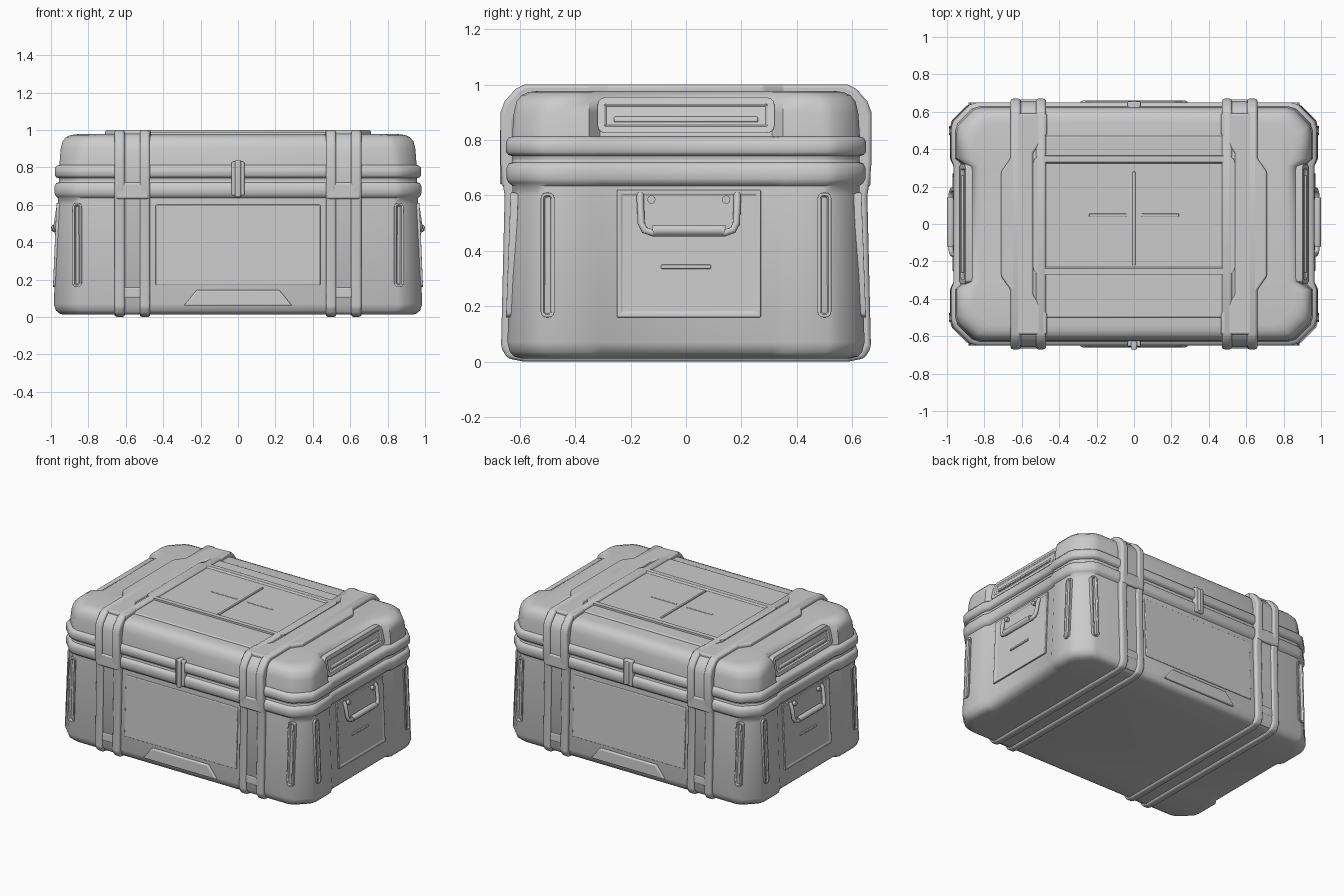
import bpy, bmesh, math

if "Cube" in bpy.data.objects:
    bpy.data.objects.remove(bpy.data.objects["Cube"])

def finish(name, bm, bevel=0.0, mirror=(False, False), angle=35):
    bmesh.ops.recalc_face_normals(bm, faces=bm.faces)
    me = bpy.data.meshes.new(name)
    bm.to_mesh(me)
    bm.free()
    ob = bpy.data.objects.new(name, me)
    bpy.context.collection.objects.link(ob)
    if bevel:
        b = ob.modifiers.new("bevel", 'BEVEL')
        b.width, b.segments, b.limit_method = bevel, 3, 'ANGLE'
    if any(mirror):
        m = ob.modifiers.new("mirror", 'MIRROR')
        m.use_axis = (mirror[0], mirror[1], False)
    bpy.context.view_layer.objects.active = ob
    ob.select_set(True)
    bpy.ops.object.shade_smooth_by_angle(angle=math.radians(angle))
    ob.select_set(False)
    return ob

def outline(X, Y, c, d):
    """Rectangle with soft chamfered corners and recessed ends"""
    q = [(X - d, .31), (X, .35), (X, Y - c - .04), (X - .012, Y - c),
         (X - c, Y - .012), (X - c - .04, Y)]
    left = [(-x, y) for x, y in reversed(q)]
    top = q + left
    return top + [(-x, -y) for x, y in top]

def loft(name, levels, cap):
    bm = bmesh.new()
    rings = [[bm.verts.new((x, y, z)) for x, y in outline(X, Y, c, d)]
             for z, X, Y, c, d in levels]
    n = len(rings[0])
    for a, b in zip(rings, rings[1:]):
        for i in range(n):
            j = (i + 1) % n
            bm.faces.new((a[i], a[j], b[j], b[i]))
    bm.faces.new(rings[cap])
    return finish(name, bm, angle=50)

def prism(name, pts, place, w0, w1, bevel=.008, mirror=(False, False), recess=None):
    """Extrude a 2D outline from w0 to w1 on a mapped surface; recess=(rim, depth)"""
    bm = bmesh.new()
    a = [bm.verts.new(place(u, v, w0)) for u, v in pts]
    b = [bm.verts.new(place(u, v, w1)) for u, v in pts]
    n = len(pts)
    for i in range(n):
        j = (i + 1) % n
        bm.faces.new((a[i], a[j], b[j], b[i]))
    bm.faces.new(a)
    cap = bm.faces.new(b)
    bmesh.ops.recalc_face_normals(bm, faces=bm.faces)
    if recess:
        bmesh.ops.inset_region(bm, faces=[cap], thickness=recess[0])
        bmesh.ops.inset_region(bm, faces=[cap], thickness=.008, depth=-recess[1])
    return finish(name, bm, bevel, mirror)

def rect(u0, u1, v0, v1, r=0.0):
    if not r:
        return [(u0, v0), (u1, v0), (u1, v1), (u0, v1)]
    pts = []
    for k, (cu, cv) in enumerate([(u1 - r, v1 - r), (u0 + r, v1 - r),
                                  (u0 + r, v0 + r), (u1 - r, v0 + r)]):
        for s in range(4):
            t = math.radians(90 * k + 30 * s)
            pts.append((cu + r * math.cos(t), cv + r * math.sin(t)))
    return pts

# surface mappings that follow the wall taper
def front(u, v, w): return (u, -(.648 - .037 * v + w), v)
def side(u, v, w): return (.968 - .042 * v + w, u, v)
def corner_side(u, v, w): return (.988 - .042 * v + w, u, v)
def lid_side(u, v, w): return (.918 - .25 * (v - .84) + w, u, v)
def flat_front(u, v, w): return (u, -w, v)
def up(u, v, w): return (u, v, w)

BOTH, X, Y = (True, True), (True, False), (False, True)

# case body and lid, each with a rounded rim around the seam
loft("case_body", [
    (.012, .93, .595, .09, .04), (.018, .955, .62, .09, .035), (.035, .974, .636, .09, .025),
    (.07, .985, .645, .09, .02), (.60, .963, .626, .09, .02), (.635, .962, .626, .09, .02),
    (.645, .974, .640, .10, .015), (.66, .980, .648, .10, .015), (.70, .980, .648, .10, .015),
    (.715, .972, .640, .10, .015), (.72, .958, .628, .09, .015), (.73, .956, .626, .09, .015)], 0)
loft("case_lid", [
    (.73, .956, .626, .09, .015), (.742, .958, .628, .09, .015), (.747, .972, .642, .10, .015),
    (.757, .979, .650, .10, .015), (.795, .979, .650, .10, .015), (.808, .970, .642, .10, .018),
    (.813, .955, .628, .09, .045), (.90, .948, .622, .09, .055), (.94, .938, .612, .09, .06),
    (.962, .918, .594, .09, .06), (.973, .893, .57, .09, .055), (.977, .86, .54, .08, .04)], -1)

# straps wrapping all the way round
def strap(name, x0, x1, d, bevel):
    half = [(.585, 0), (.645, .012), (.668, .05), (.655, .6), (.665, .66), (.67, .72),
            (.67, .90), (.655, .94), (.615, .985), (.585, 1.0)]
    loop = half + [(-y, z) for y, z in reversed(half)]
    bm = bmesh.new()
    def ring(x, off):
        return [bm.verts.new((x, y * (1 - off / .67), .5 + (z - .5) * (1 - 2 * off)))
                for y, z in loop]
    rings = [ring(x0, d), ring(x1, d), ring(x1, d + .05), ring(x0, d + .05)]
    n = len(loop)
    for k in range(4):
        a, b = rings[k], rings[(k + 1) % 4]
        for i in range(n):
            j = (i + 1) % n
            bm.faces.new((a[i], a[j], b[j], b[i]))
    finish(name, bm, bevel, X)

strap("strap_base", .49, .64, .013, 0)
strap("strap_inner_rib", .47, .525, 0, .014)
strap("strap_outer_rib", .605, .66, 0, .014)
prism("strap_clasp", rect(.475, .655, .63, .72), flat_front, .62, .666, .012, BOTH)
prism("strap_clasp_lower_bar", rect(.50, .63, .10, .16), front, -.02, .014, .01, BOTH)

# widened strap plate on the lid
prism("strap_top_plate", [
    (.64, -.59), (.64, -.38), (.71, -.28), (.71, .28), (.64, .38), (.64, .59),
    (.465, .59), (.465, .48), (.54, .38), (.54, -.38), (.465, -.48), (.465, -.59)],
    up, .96, 1.0, .01, X)
prism("lid_center_plate", rect(-.56, .56, -.50, .47), up, .96, .986, .008)
prism("lid_panel", rect(-.54, .54, -.27, .365, .04), up, .97, .999, .005, recess=(.033, .012))
prism("lid_panel_divider", rect(-.008, .008, -.22, .28), up, .97, .994, .004)
prism("lid_panel_mark", rect(.04, .24, .04, .055), up, .97, .990, .003, X)

# lid end strips between the corners
prism("lid_end_strip", rect(-.32, .32, .825, .955, .03), lid_side, -.03, .012, .006, X,
      recess=(.025, .008))
prism("lid_end_bar", rect(-.26, .26, .865, .885), lid_side, -.02, .014, .006, X)

# wall panels
prism("front_panel", rect(-.44, .44, .17, .60), front, -.02, .006, .005, Y)
prism("front_foot", [(-.29, .06), (.29, .06), (.22, .145), (-.22, .145)], front,
      -.02, .014, .008, Y)
prism("end_panel", rect(-.25, .27, .16, .62), side, -.02, .010, .006, X, recess=(.02, .005))
prism("end_panel_mark", rect(-.09, .09, .335, .35), side, -.02, .012, .004, X)

# slots pressed into the corner posts
prism("corner_front_slot", rect(.835, .885, .16, .61, .02), front, -.02, .008, .003, BOTH,
      recess=(.01, .014))
prism("corner_end_slot", rect(.475, .525, .16, .61, .02), corner_side, -.02, .008, .003, BOTH,
      recess=(.01, .014))

# center latch and rear hinge
prism("latch_plate", rect(-.035, .035, .65, .83), flat_front, .61, .655, .008, Y)
prism("front_latch", rect(-.015, .015, .64, .84), flat_front, .62, .672, .008)
prism("rear_hinge", rect(-.012, .012, .66, .82), lambda u, v, w: (u, w, v), .62, .662, .008)

# carrying handles on both ends
def tube(name, pts, r):
    cu = bpy.data.curves.new(name, 'CURVE')
    cu.dimensions, cu.bevel_depth, cu.bevel_resolution, cu.use_fill_caps = '3D', r, 3, True
    sp = cu.splines.new('POLY')
    sp.points.add(len(pts) - 1)
    for p, co in zip(sp.points, pts):
        p.co = (*co, 1)
    ob = bpy.data.objects.new(name, cu)
    bpy.context.collection.objects.link(ob)

for sx, tag in ((1, "right"), (-1, "left")):
    P = lambda x, y, z: (sx * x, y + .01, z)
    tube(tag + "_handle_frame", [P(.945, -.175, .605), P(.96, -.175, .58), P(.972, -.172, .50),
         P(.977, -.16, .475), P(.98, -.13, .465), P(.98, .13, .465), P(.977, .16, .475),
         P(.972, .172, .50), P(.96, .175, .58), P(.945, .175, .605)], .013)
    tube(tag + "_handle_grip", [P(.98, -.13, .472), P(.98, -.115, .475), P(.98, .115, .475),
         P(.98, .13, .472)], .020)
    for y in (-.135, .135):
        tube(tag + "_handle_stud", [P(.93, y, .585), P(.968, y, .585)], .015)
